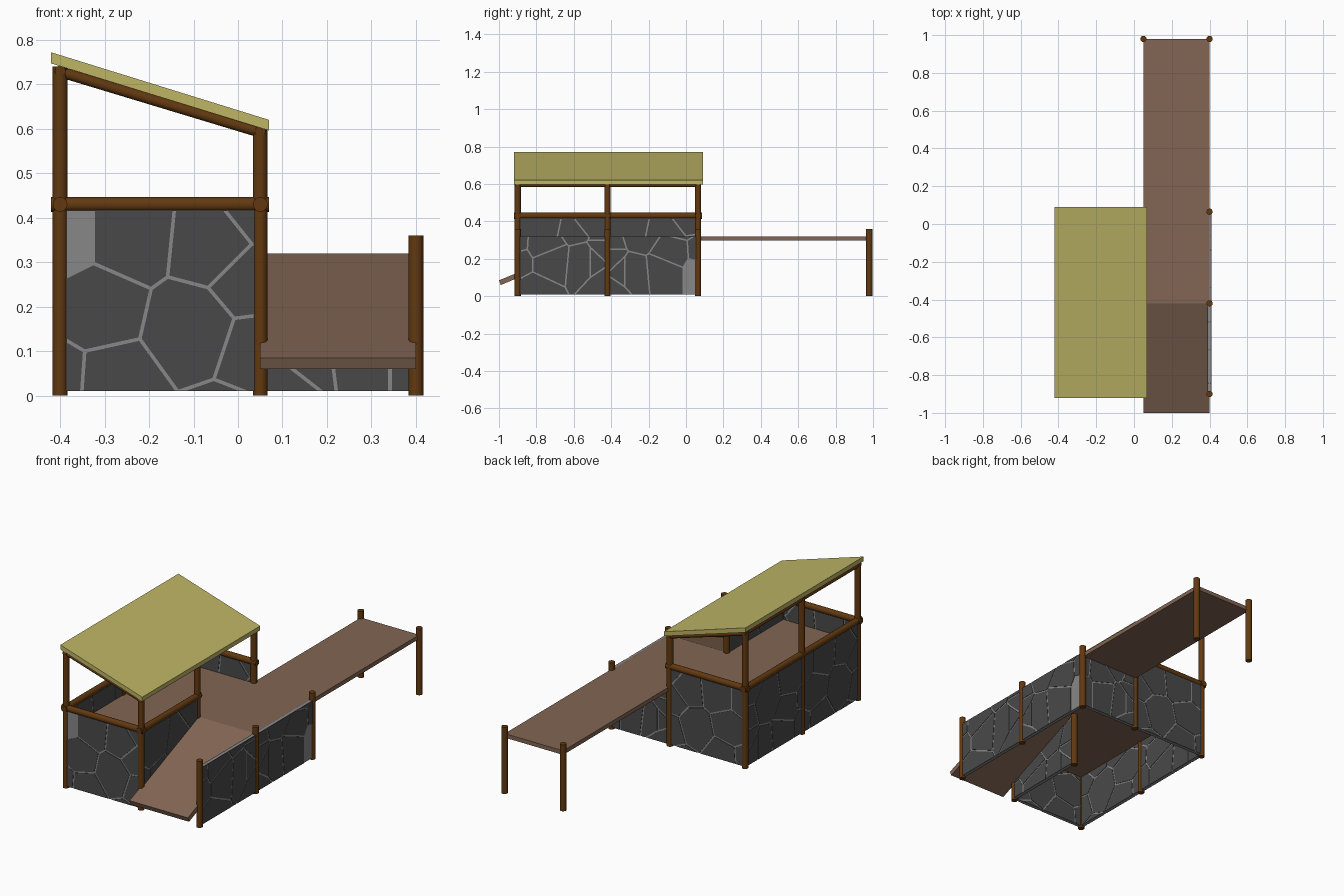
import bpy, bmesh
from mathutils import Vector

cube = bpy.data.objects.get("Cube")
if cube:
    bpy.data.objects.remove(cube, do_unlink=True)


def material(name, srgb):
    lin = [(c / 255 / 12.92 if c < 11 else ((c / 255 + 0.055) / 1.055) ** 2.4) for c in srgb]
    m = bpy.data.materials.new(name)
    m.use_nodes = True
    m.diffuse_color = (*lin, 1)
    bsdf = m.node_tree.nodes["Principled BSDF"]
    bsdf.inputs["Base Color"].default_value = (*lin, 1)
    bsdf.inputs["Roughness"].default_value = 0.9
    return m


LOG = material("dark log wood", (98, 57, 16))
PLANK = material("brown planks", (130, 101, 83))
THATCH = material("straw yellow", (190, 181, 101))
STONE = material("dark stone", (73, 73, 73))
MORTAR = material("grey mortar", (135, 135, 137))

# Grid lines that the posts stand on
LEFT, MID, RIGHT = -0.4, 0.05, 0.4
FRONT, CENTRE, BACK, END = -0.9, -0.42, 0.065, 0.98
RAIL_Z, DECK_Z, WALL_TOP = 0.43, 0.32, 0.42


def finish(bm, name, *mats):
    bmesh.ops.recalc_face_normals(bm, faces=bm.faces)
    mesh = bpy.data.meshes.new(name)
    bm.to_mesh(mesh)
    bm.free()
    for m in mats:
        mesh.materials.append(m)
    ob = bpy.data.objects.new(name, mesh)
    bpy.context.collection.objects.link(ob)
    return ob


def log(name, a, b, r=0.0165):
    """Round log from a to b."""
    a, b = Vector(a), Vector(b)
    bm = bmesh.new()
    bmesh.ops.create_cone(bm, cap_ends=True, segments=16, radius1=r, radius2=r, depth=(b - a).length)
    rot = (b - a).to_track_quat("Z", "Y")
    for v in bm.verts:
        v.co = rot @ v.co + (a + b) / 2
    for f in bm.faces:
        f.smooth = len(f.verts) == 4
    return finish(bm, name, LOG)


def prism(name, profile, offset, mat):
    """Closed profile swept by an offset."""
    bm = bmesh.new()
    face = bm.faces.new([bm.verts.new(p) for p in profile])
    new = bmesh.ops.extrude_face_region(bm, geom=[face], use_keep_orig=True)["geom"]
    bmesh.ops.translate(bm, vec=offset, verts=[g for g in new if isinstance(g, bmesh.types.BMVert)])
    return finish(bm, name, mat)


def slab(name, x0, x1, y0, y1, top, thick=0.022):
    ring = [(x0, y0, top), (x1, y0, top), (x1, y1, top), (x0, y1, top)]
    return prism(name, ring, (0, 0, -thick), PLANK)


def clip(poly, point, normal):
    """Keep the part of a 2D polygon behind a line."""
    out = []
    for p, q in zip(poly, poly[1:] + poly[:1]):
        dp, dq = (p - point).dot(normal), (q - point).dot(normal)
        if dp <= 0:
            out.append(p)
        if dp * dq < 0:
            out.append(p.lerp(q, dp / (dp - dq)))
    return out


# Stone centres; the first one is the bare mortar corner patch
SEEDS = [(-0.4, 0.36), (-0.25, 0.36), (-0.1, 0.15), (-0.05, 0.34), (-0.32, 0.2), (0.03, 0.26),
         (0.05, 0.42), (-0.28, 0.02), (-0.42, 0.03), (0.05, 0.1), (-0.02, -0.08)]


def wall(name, a, b, top, flip=False, shift=0.0, patch=False, gap=0.004):
    """Mortar slab from a to b with flat irregular stones on both faces."""
    a, b = Vector((*a, 0)), Vector((*b, 0))
    along, base = (b - a).normalized(), 0.01
    out = along.cross(Vector((0, 0, 1)))
    length = (b - a).length
    bm = bmesh.new()

    def plate(poly, inner, outer, mat):
        rings = [[bm.verts.new(a + along * p.x + out * d + Vector((0, 0, p.y))) for p in poly]
                 for d in (inner, outer)]
        faces = [bm.faces.new(r) for r in rings]
        n = len(poly)
        for i in range(n):
            j = (i + 1) % n
            faces.append(bm.faces.new((rings[0][i], rings[0][j], rings[1][j], rings[1][i])))
        for f in faces:
            f.material_index = mat

    rect = [Vector(p) for p in ((0, base), (length, base), (length, top), (0, top))]
    plate(rect, -0.008, 0.008, 0)
    seeds = []
    for x, z in SEEDS:
        u = (x + 0.4) / 0.45
        v = z if shift == 0 else (z + shift) % WALL_TOP
        seeds.append(Vector(((1 - u if flip else u) * length, v)))
    for i, s in enumerate(seeds):
        poly = rect
        for t in seeds:
            if t is not s and poly:
                d = (t - s).normalized()
                poly = clip(poly, (s + t) / 2 - d * gap, d)
        if len(poly) < 3:
            continue
        if not (patch and i == 0):
            plate(poly, 0.008, 0.010, 1)
        plate(poly, -0.010, -0.008, 1)
    return finish(bm, name, MORTAR, STONE)


# Posts
for label, y in (("front", FRONT), ("centre", CENTRE), ("back", BACK)):
    log(f"tall_post_{label}", (LEFT, y, 0), (LEFT, y, 0.74))
    log(f"eave_post_{label}", (MID, y, 0), (MID, y, 0.6))
    log(f"ramp_post_{label}", (RIGHT, y, 0), (RIGHT, y, 0.36))
    log(f"rafter_{label}", (LEFT, y, 0.728), (MID, y, 0.592), 0.012)
for label, x in (("inner", MID), ("outer", RIGHT)):
    log(f"dock_post_{label}", (x, END, 0), (x, END, 0.36))

# Rails and roof beams
for label, y in (("front", FRONT), ("back", BACK)):
    log(f"rail_{label}", (LEFT - 0.02, y, RAIL_Z), (MID + 0.02, y, RAIL_Z))
log("rail_outer_side", (LEFT, FRONT - 0.02, RAIL_Z), (LEFT, BACK + 0.02, RAIL_Z))
log("rail_ramp_side", (MID, FRONT - 0.02, RAIL_Z), (MID, CENTRE + 0.02, RAIL_Z))
log("ridge_beam", (LEFT, FRONT - 0.015, 0.73), (LEFT, BACK + 0.015, 0.73), 0.012)
log("eave_beam", (MID, FRONT - 0.015, 0.595), (MID, BACK + 0.015, 0.595), 0.012)

# Sloping roof
prism("roof", [(-0.42, -0.92, 0.747), (0.07, -0.92, 0.596), (0.07, -0.92, 0.62), (-0.42, -0.92, 0.772)],
      (0, 1.01, 0), THATCH)

# Floors and ramp
slab("hut_floor", LEFT, MID, FRONT, BACK, DECK_Z)
slab("dock", MID, RIGHT, CENTRE, END, DECK_Z)
prism("ramp", [(MID, CENTRE, DECK_Z), (MID, -1.0, 0.085), (MID, -0.99, 0.06), (MID, CENTRE, 0.296)],
      (RIGHT - MID, 0, 0), PLANK)

# Stone walls
wall("front_wall", (LEFT, FRONT), (MID, FRONT), WALL_TOP, patch=True)
wall("back_wall", (MID, BACK), (LEFT, BACK), WALL_TOP, flip=True)
wall("dock_wall", (RIGHT, BACK), (MID, BACK), DECK_Z - 0.022, shift=0.2)
wall("outer_wall_front", (LEFT, CENTRE), (LEFT, FRONT), WALL_TOP)
wall("outer_wall_back", (LEFT, BACK), (LEFT, CENTRE), WALL_TOP, flip=True, shift=0.15)
wall("ramp_inner_wall", (MID, FRONT), (MID, CENTRE), WALL_TOP, shift=0.1)
wall("ramp_wall_front", (RIGHT, FRONT), (RIGHT, CENTRE), DECK_Z, shift=0.25)
wall("ramp_wall_back", (RIGHT, CENTRE), (RIGHT, BACK), DECK_Z, flip=True, shift=0.2, patch=True)
